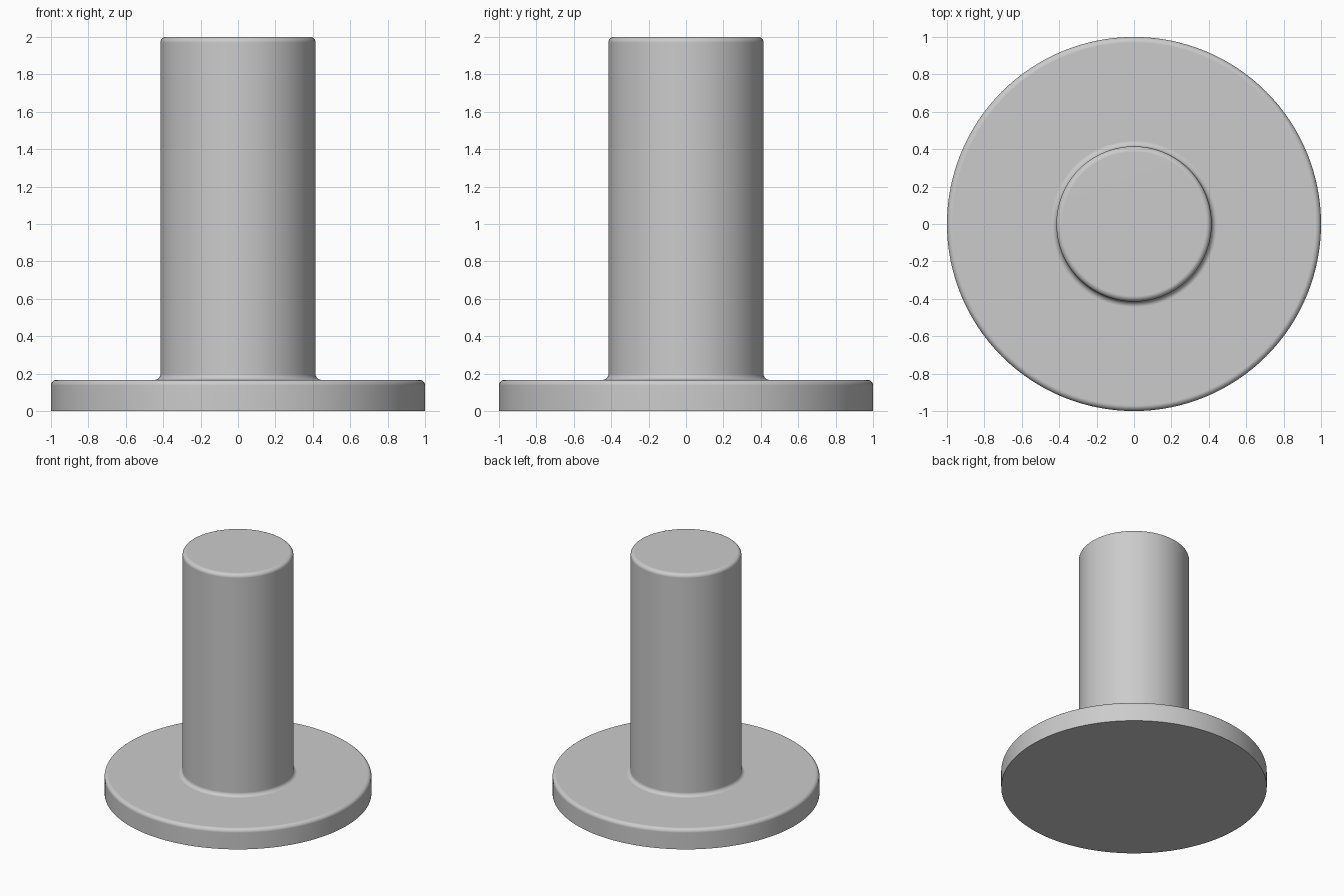
import bpy, bmesh
from math import sin, cos, pi, radians

cube = bpy.data.objects.get("Cube")
if cube:
    bpy.data.objects.remove(cube, do_unlink=True)

BASE_R, SHAFT_R = 1.0, 0.415
BASE_TOP, HEIGHT = 0.167, 2.0
ROUND, STEPS, SIDES = 0.03, 8, 128

grey = bpy.data.materials.new("plain grey")
grey.use_nodes = True
colour = (0.6, 0.6, 0.6, 1)
grey.diffuse_color = colour
grey.node_tree.nodes["Principled BSDF"].inputs["Base Color"].default_value = colour


def arc(r, z, start, end):
    """Quarter round about (r, z) in the profile plane."""
    angles = [radians(start + (end - start) * i / STEPS) for i in range(STEPS + 1)]
    return [(r + ROUND * cos(a), z + ROUND * sin(a)) for a in angles]


# Half profile: sharp foot, rounded flange rim, root fillet, rounded shaft end
profile = [(0, 0), (BASE_R, 0)]
profile += arc(BASE_R - ROUND, BASE_TOP - ROUND, 0, 90)
profile += arc(SHAFT_R + ROUND, BASE_TOP + ROUND, 270, 180)
profile += arc(SHAFT_R - ROUND, HEIGHT - ROUND, 0, 90)
profile += [(0, HEIGHT)]

# Turn the profile around the vertical axis
bm = bmesh.new()
verts = [bm.verts.new((r, 0, z)) for r, z in profile]
edges = [bm.edges.new(pair) for pair in zip(verts, verts[1:])]
bmesh.ops.spin(bm, geom=verts + edges, cent=(0, 0, 0), axis=(0, 0, 1),
               angle=2 * pi, steps=SIDES, use_merge=False)
bmesh.ops.remove_doubles(bm, verts=bm.verts[:], dist=0.0001)
bmesh.ops.recalc_face_normals(bm, faces=bm.faces[:])
mesh = bpy.data.meshes.new("flanged_shaft")
bm.to_mesh(mesh)
bm.free()
mesh.materials.append(grey)

shaft = bpy.data.objects.new("flanged_shaft", mesh)
bpy.context.collection.objects.link(shaft)

# Smooth rounds, flat ends, sharp foot edge
bpy.ops.object.select_all(action='DESELECT')
shaft.select_set(True)
bpy.context.view_layer.objects.active = shaft
bpy.ops.object.shade_smooth_by_angle(angle=radians(40))
normals = shaft.modifiers.new("clean_normals", 'WEIGHTED_NORMAL')
normals.keep_sharp = True
